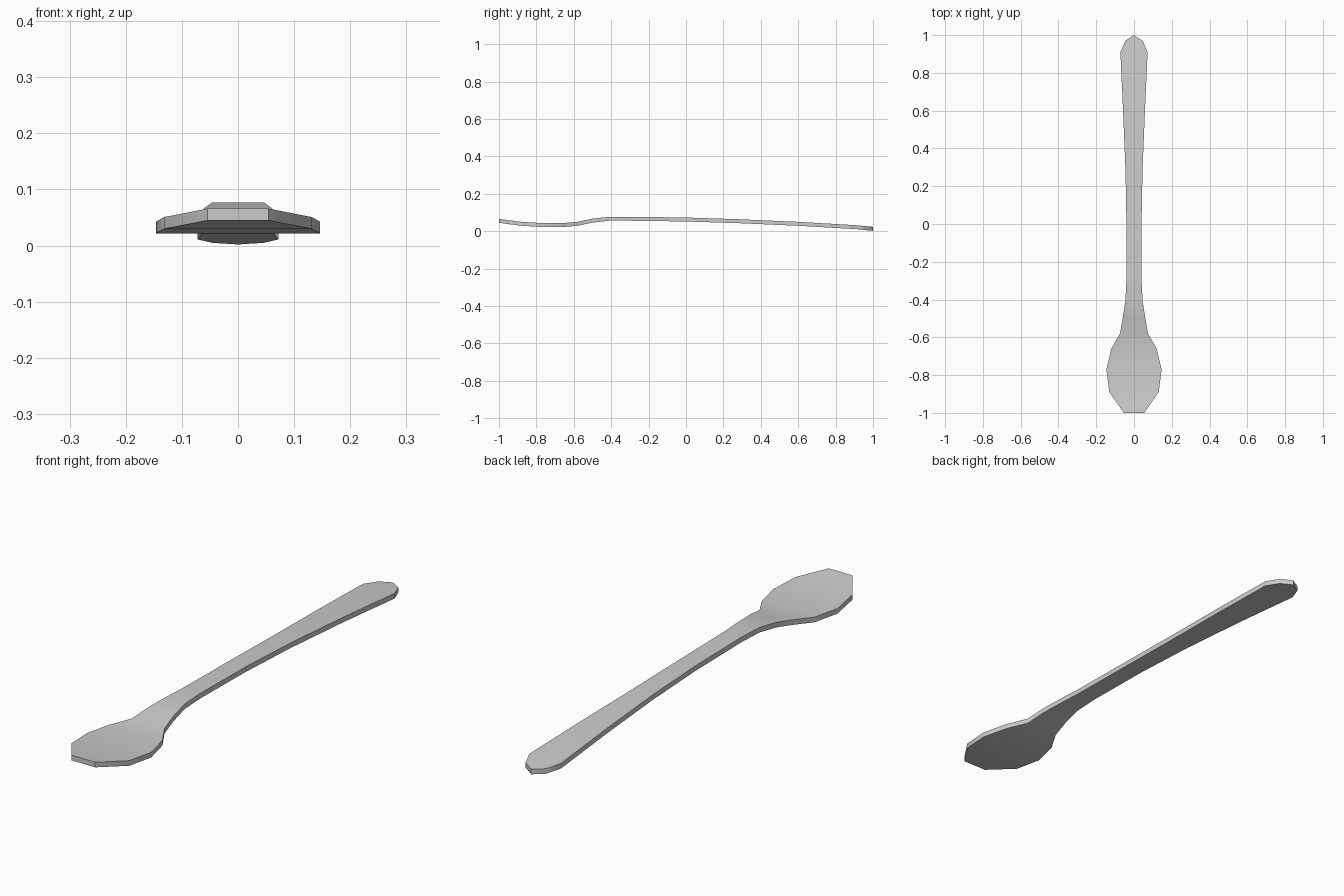
import bpy
import bmesh
import math

cube = bpy.data.objects.get("Cube")
if cube:
    bpy.data.objects.remove(cube)

# Brushed steel
steel = bpy.data.materials.new("steel grey")
steel.use_nodes = True
colour = (0.6, 0.6, 0.6, 1)
steel.diffuse_color = colour
steel.node_tree.nodes["Principled BSDF"].inputs["Base Color"].default_value = colour

THICKNESS = 0.021

# Stations from the bowl lip to the handle tip: y, half width, top height
STATIONS = [
    (-1.0, 0.054, 0.066), (-0.89, 0.131, 0.051), (-0.77, 0.146, 0.043),
    (-0.66, 0.12, 0.043), (-0.58, 0.074, 0.05), (-0.5, 0.06, 0.067),
    (-0.41, 0.046, 0.077), (-0.3, 0.04, 0.077), (0.0, 0.04, 0.073),
    (0.28, 0.045, 0.064), (0.6, 0.058, 0.05), (0.91, 0.072, 0.032),
    (0.97, 0.046, 0.026),
]
TIP = (0, 1.0, 0.023)

# Upper sheet of the spoon
bm = bmesh.new()
rows = [(bm.verts.new((-w, y, z)), bm.verts.new((w, y, z))) for y, w, z in STATIONS]
for (l0, r0), (l1, r1) in zip(rows, rows[1:]):
    bm.faces.new((l0, r0, r1, l1))
bm.faces.new((*rows[-1], bm.verts.new(TIP)))

# Underside and rim
top = bm.faces[:]
result = bmesh.ops.extrude_face_region(bm, geom=top, use_keep_orig=True)
lower = [g for g in result["geom"] if isinstance(g, bmesh.types.BMVert)]
bmesh.ops.translate(bm, verts=lower, vec=(0, 0, -THICKNESS))
bmesh.ops.recalc_face_normals(bm, faces=bm.faces[:])

mesh = bpy.data.meshes.new("spoon")
bm.to_mesh(mesh)
bm.free()
mesh.materials.append(steel)
spoon = bpy.data.objects.new("spoon", mesh)
bpy.context.collection.objects.link(spoon)

# Smooth along the length, crisp at the rim
bpy.ops.object.select_all(action="DESELECT")
spoon.select_set(True)
bpy.context.view_layer.objects.active = spoon
bpy.ops.object.shade_smooth_by_angle(angle=math.radians(40))
